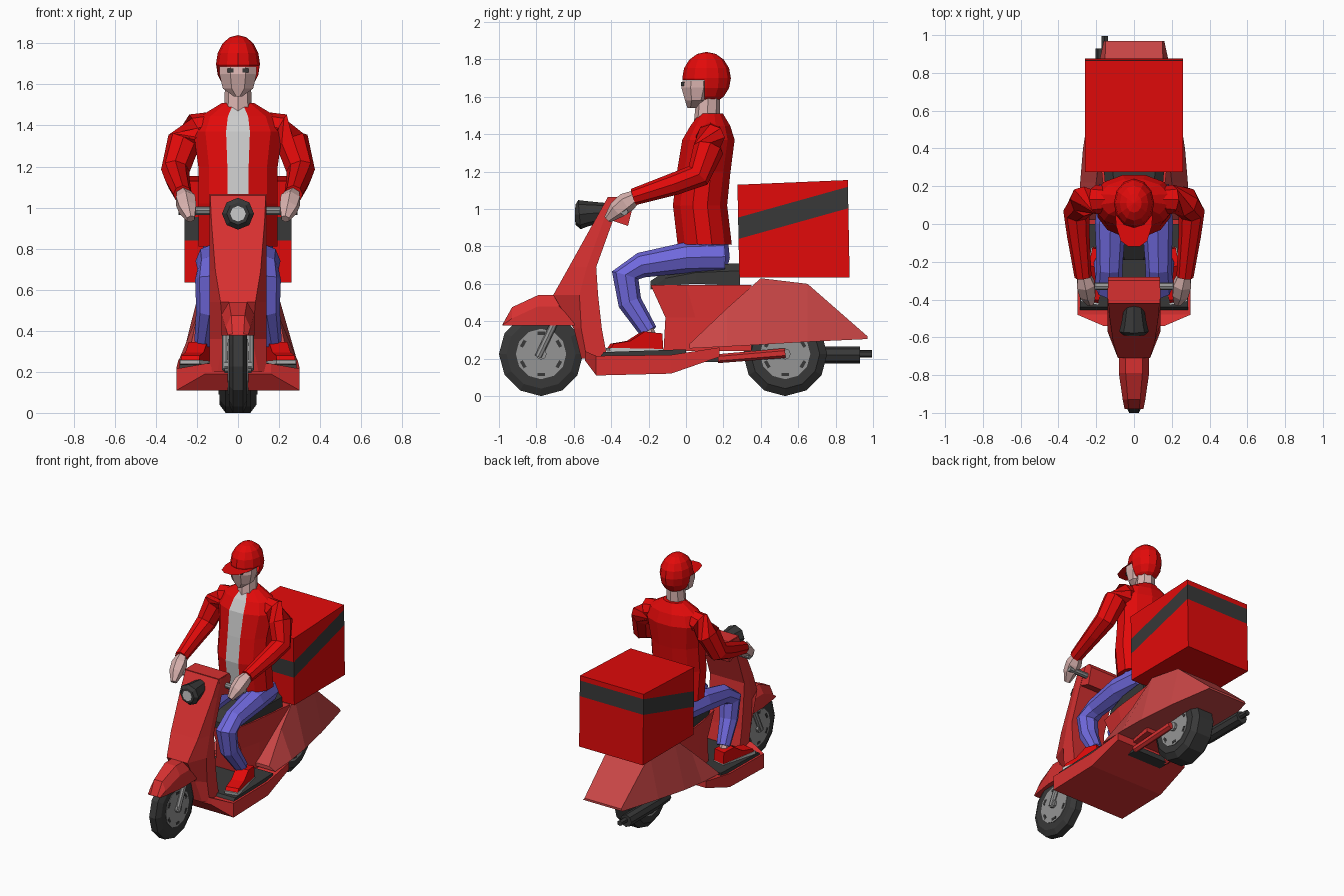
import bpy, bmesh, math
from mathutils import Vector, Matrix

if "Cube" in bpy.data.objects:
    bpy.data.objects.remove(bpy.data.objects["Cube"])


def material(name, rgb):
    m = bpy.data.materials.new(name)
    m.diffuse_color = (*rgb, 1)
    m.use_nodes = True
    m.node_tree.nodes["Principled BSDF"].inputs["Base Color"].default_value = m.diffuse_color
    return m


RED = material("scooter_red", (0.68, 0.03, 0.03))
PALE = material("cowl_red", (0.58, 0.06, 0.06))
CLOTH = material("cloth_red", (0.76, 0.003, 0.003))
BLACK = material("dark_rubber", (0.04, 0.04, 0.04))
GREY = material("metal_grey", (0.30, 0.30, 0.30))
JEANS = material("denim_blue", (0.16, 0.14, 0.72))
SKIN = material("skin", (0.70, 0.45, 0.43))
WHITE = material("white", (0.75, 0.75, 0.75))


def finish(name, bm, *mats):
    bmesh.ops.recalc_face_normals(bm, faces=bm.faces)
    me = bpy.data.meshes.new(name)
    bm.to_mesh(me)
    bm.free()
    for m in mats:
        me.materials.append(m)
    ob = bpy.data.objects.new(name, me)
    bpy.context.collection.objects.link(ob)
    return ob


def loft(name, rings, *mats, stripe=None):
    """Skin a list of equal-length rings; stripe = column given material 1."""
    bm = bmesh.new()
    vs = [[bm.verts.new(p) for p in r] for r in rings]
    n = len(vs[0])
    for a, b in zip(vs, vs[1:]):
        for i in range(n):
            j = (i + 1) % n
            f = bm.faces.new((a[i], a[j], b[j], b[i]))
            if i == stripe:
                f.material_index = 1
    bm.faces.new(vs[0])
    bm.faces.new(vs[-1])
    return finish(name, bm, *mats)


def prism(name, profile, hw, mat, cx=0):
    """Extrude a (y, z) profile along x."""
    return loft(name, [[(cx + x, y, z) for y, z in profile] for x in (-hw, hw)], mat)


def slices(name, sections, mat):
    """Four-sided sections along y: (y, bottom, bottom half width, top, top half width)."""
    return loft(name, [[(-wb, y, b), (wb, y, b), (wt, y, t), (-wt, y, t)]
                       for y, b, wb, t, wt in sections], mat)


def tube(name, path, n, mat, sx=1):
    """Tube through (x, y, z, radius) points."""
    pts = [Vector((p[0] * sx, p[1], p[2])) for p in path]
    rings = []
    for i, p in enumerate(pts):
        t = pts[min(i + 1, len(pts) - 1)] - pts[max(i - 1, 0)]
        side = Vector((1, 0, 0)) if abs(t.normalized().x) < 0.8 else Vector((0, 1, 0))
        u = t.cross(side).normalized()
        v = t.cross(u).normalized()
        r = path[i][3]
        rings.append([p + r * (u * math.cos(a) + v * math.sin(a))
                      for a in [2 * math.pi * k / n for k in range(n)]])
    return loft(name, rings, mat)


def ovals(name, sections, n, *mats, stripe=None):
    """Stack of oval rings (z, centre y, half width, half depth), a flat at the front."""
    rings = [[(hw * math.sin((k - .5) * 2 * math.pi / n),
               yc - hd * math.cos((k - .5) * 2 * math.pi / n), z)
              for k in range(n)] for z, yc, hw, hd in sections]
    return loft(name, rings, *mats, stripe=stripe)


def box(name, centre, size, mat, rot=None):
    bm = bmesh.new()
    bmesh.ops.create_cube(bm, size=1, matrix=Matrix.Translation(centre)
                          @ (rot or Matrix()) @ Matrix.Diagonal((*size, 1)))
    return finish(name, bm, mat)


def disc(name, y, z, prof, mat, n=12):
    """Lathe an (x, radius) profile about an axle."""
    return loft(name, [[(x, y + r * math.cos(2 * math.pi * k / n), z + r * math.sin(2 * math.pi * k / n))
                        for k in range(n)] for x, r in prof], mat)


# Wheels: tyre, grey hub, slots around the hub
for name, y, hw, tread in (("front", -.775, .045, .025), ("rear", .53, .09, .06)):
    z = R = .225
    disc(name + "_tyre", y, z, [(-hw, .13), (-hw, .185), (-tread, R), (tread, R), (hw, .185), (hw, .13)], BLACK)
    disc(name + "_hub", y, z, [(-hw - .004, .135), (hw + .004, .135)], GREY)
    disc(name + "_axle_cap", y, z, [(-hw - .02, .03), (hw + .02, .03)], GREY, 8)
    for k in range(6):
        a = math.radians(60 * k + 30)
        box(name + "_hub_slot", (0, y + .11 * math.cos(a), z + .11 * math.sin(a)),
            (2 * hw + .012, .018, .04), BLACK, Matrix.Rotation(a, 4, 'X'))

# Front fender, tapered toward its ridge
loft("front_fender", [[(-w, y, .378), (w, y, .378), (w, y, max(z - .06, .38)),
                       (w * .55, y, z), (-w * .55, y, z), (-w, y, max(z - .06, .38))]
                      for y, z, w in [(-.98, .385, .05), (-.93, .475, .06), (-.79, .54, .08),
                                      (-.68, .54, .08), (-.58, .385, .08)]], RED)

# Leg shield: (z, front y, front half width, corner y, back half width, back y)
shield = [(.20, -.56, .10, -.53, .14, -.42), (.36, -.60, .07, -.56, .14, -.45),
          (.54, -.71, .085, -.57, .14, -.47), (.69, -.626, .11, -.53, .14, -.48),
          (.94, -.487, .13, -.44, .14, -.39), (1.06, -.42, .135, -.39, .14, -.34)]
loft("leg_shield", [[(-wf, yf, z), (wf, yf, z), (wb, ym, z), (wb, yb, z), (-wb, yb, z), (-wb, ym, z)]
                    for z, yf, wf, ym, wb, yb in shield], RED)
prism("headset", [(-.42, 1.065), (-.30, 1.065), (-.28, 1.03), (-.31, .91), (-.40, .94)], .138, RED)

# Footboard and mat
slices("footboard", [(-.54, .19, .16, .24, .16), (-.48, .11, .30, .215, .30),
                     (-.08, .12, .30, .22, .30), (.18, .21, .29, .26, .29)], RED)
prism("floor_mat", [(-.46, .21), (.0, .215), (.0, .25), (-.44, .235)], .285, BLACK)

# Seat base, rear cowl and seat
loft("seat_base", [[(-w, yb, .24), (w, yb, .24), (w, ym, .42), (w, yt, .595),
                    (-w, yt, .595), (-w, ym, .42)] for yb, ym, yt, w in
                   [(-.12, -.11, -.19, .10), (.05, .05, .0, .14), (.35, .35, .35, .18)]], RED)
slices("rear_cowl", [(.02, .255, .29, .28, .24), (.22, .265, .285, .47, .20), (.40, .275, .27, .63, .18),
                     (.65, .29, .23, .60, .16), (.97, .305, .16, .32, .15)], PALE)
loft("seat", [[(-w, y, b), (w, y, b), (w, y, t - .04), (w * .7, y, t), (-w * .7, y, t), (-w, y, t - .04)]
              for y, b, t, w in [(-.19, .57, .615, .07), (-.11, .59, .67, .11), (.05, .60, .70, .14),
                                 (.29, .59, .71, .16)]], BLACK)

# Engine arm and exhaust
box("engine_block", (0, .10, .20), (.28, .18, .035), BLACK)
for sx in (-1, 1):
    tube("rear_arm", [(.13, .17, .20, .024), (.12, .53, .23, .026)], 6, RED, sx)
tube("muffler", [(-.16, .45, .22, .035), (-.16, .60, .22, .045), (-.16, .93, .22, .045)], 8, BLACK)
tube("exhaust_tip", [(-.155, .92, .225, .02), (-.155, .995, .225, .02)], 6, BLACK)

# Headlight, lens and handlebar
tube("headlight", [(0, -.40, .985, .045), (0, -.53, .975, .068), (0, -.57, .97, .078), (0, -.59, .97, .055)],
     8, BLACK)
tube("headlight_lens", [(0, -.57, .97, .038), (0, -.593, .97, .038)], 8, WHITE)
tube("handlebar", [(-.29, -.33, .985, .02), (.29, -.33, .985, .02)], 8, GREY)

# Paired parts: fork, and rider's limbs
for sx, side in ((1, "left"), (-1, "right")):
    tube(side + "_fork", [(.058, -.79, .21, .02), (.058, -.69, .42, .02)], 8, GREY, sx)
    tube(side + "_leg", [(.10, .20, .745, .085), (.125, .0, .74, .082), (.13, -.24, .70, .068),
                         (.135, -.325, .645, .074), (.14, -.30, .50, .064), (.165, -.20, .345, .048)], 8, JEANS, sx)
    tube(side + "_ankle", [(.17, -.21, .37, .033), (.18, -.18, .28, .033)], 6, SKIN, sx)
    turn = Matrix.Translation((.185 * sx, -.18, 0)) @ Matrix.Rotation(math.radians(12 * sx), 4, 'Z')
    for part, prof, w, mat in (
            ("_shoe", [(-.24, .25), (.05, .25), (.045, .335), (-.05, .345), (-.13, .295), (-.22, .28)], .046, CLOTH),
            ("_sole", [(-.24, .237), (.05, .237), (.05, .252), (-.245, .258)], .049, WHITE)):
        prism(side + part, prof, w, mat).data.transform(turn)
    tube(side + "_sleeve", [(.10, .13, 1.41, .06), (.20, .13, 1.385, .078), (.265, .12, 1.32, .082),
                            (.305, .065, 1.18, .07), (.295, -.06, 1.135, .06), (.27, -.28, 1.065, .045)],
         8, CLOTH, sx)
    tube(side + "_hand", [(.27, -.26, 1.07, .035), (.255, -.32, 1.035, .054), (.245, -.37, .995, .048),
                          (.23, -.42, .945, .022)], 6, SKIN, sx)
    box(side + "_eye", (.036 * sx, -.018, 1.668), (.03, .02, .02), BLACK)

# Rider's hips, jacket with open shirt front, neck and face
ovals("hips", [(.66, .13, .13, .09), (.74, .12, .17, .12), (.84, .10, .17, .13)], 10, JEANS)
ovals("jacket", [(.81, .10, .20, .15), (1.02, .075, .20, .15), (1.2, .095, .20, .148),
                 (1.37, .12, .225, .145), (1.445, .13, .19, .11), (1.51, .135, .08, .065)],
      12, CLOTH, WHITE, stripe=0)
tube("neck", [(0, .11, 1.44, .07), (0, .12, 1.62, .062)], 8, SKIN)
ovals("face", [(1.54, .035, .02, .03), (1.58, .055, .08, .065), (1.65, .06, .098, .092), (1.688, .06, .098, .085)],
      8, SKIN)

# Cap: sphere with the face opening cut away, plus a flat brim
bm = bmesh.new()
bmesh.ops.create_uvsphere(bm, u_segments=12, v_segments=8, radius=1, matrix=Matrix.Translation((0, .11, 1.70))
                          @ Matrix.Diagonal((.107, .13, .14, 1)))
for co, no in (((0, 0, 1.69), (0, 0, 1)), ((0, .10, 0), (0, 1, 0))):
    bmesh.ops.bisect_plane(bm, geom=bm.verts[:] + bm.edges[:] + bm.faces[:], plane_co=co, plane_no=no)
front = [f for f in bm.faces if f.calc_center_median().y < .10 and f.calc_center_median().z < 1.69]
bmesh.ops.delete(bm, geom=front, context='FACES')
finish("cap", bm, CLOTH)
bm = bmesh.new()
bm.faces.new([bm.verts.new((x, y, 1.69)) for x, y in
              [(-.10, .08), (-.095, -.01), (-.07, -.09), (-.03, -.12),
               (.03, -.12), (.07, -.09), (.095, -.01), (.10, .08)]])
finish("cap_brim", bm, CLOTH)

# Delivery box with a dark slanted band cut into its faces
crate = prism("delivery_box", [(.285, .635), (.875, .635), (.865, 1.155), (.275, 1.13)], .26, CLOTH)
crate.data.materials.append(BLACK)
bm = bmesh.new()
bm.from_mesh(crate.data)
no = Vector((0, -.165, .59)).normalized()
lo, hi = Vector((0, .28, .84)), Vector((0, .28, .955))
for co in (lo, hi):
    bmesh.ops.bisect_plane(bm, geom=bm.verts[:] + bm.edges[:] + bm.faces[:], plane_co=co, plane_no=no)
for f in bm.faces:
    c = f.calc_center_median()
    f.material_index = int((c - lo).dot(no) > 0 and (c - hi).dot(no) < 0)
bm.to_mesh(crate.data)
bm.free()
